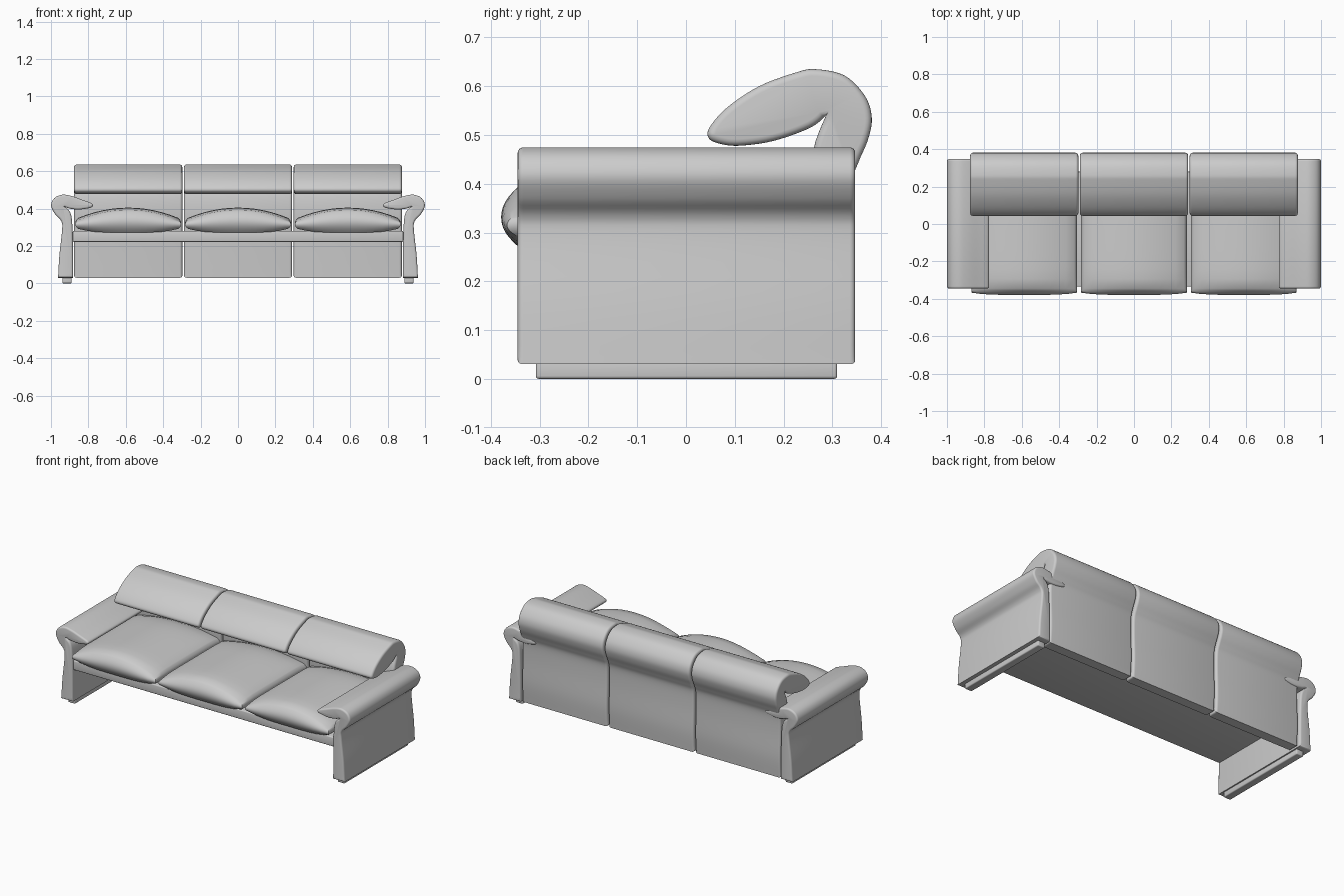
import bpy, bmesh
from math import sin, cos, pi
from mathutils import Vector, Matrix

if "Cube" in bpy.data.objects:
    bpy.data.objects.remove(bpy.data.objects["Cube"], do_unlink=True)

GREY = (0.6, 0.6, 0.6, 1)
mat = bpy.data.materials.new("grey_upholstery")
mat.use_nodes = True
mat.diffuse_color = GREY
mat.node_tree.nodes["Principled BSDF"].inputs["Base Color"].default_value = GREY


def finish(bm, name):
    """Turn the bmesh into a smooth-shaded object."""
    bmesh.ops.recalc_face_normals(bm, faces=bm.faces)
    mesh = bpy.data.meshes.new(name)
    bm.to_mesh(mesh)
    bm.free()
    mesh.materials.append(mat)
    ob = bpy.data.objects.new(name, mesh)
    bpy.context.collection.objects.link(ob)
    bpy.ops.object.select_all(action='DESELECT')
    ob.select_set(True)
    bpy.context.view_layer.objects.active = ob
    bpy.ops.object.shade_smooth_by_angle(angle=0.65)
    return ob


def smooth_stroke(points, steps=5):
    """Catmull-Rom samples through the points, without the last one."""
    p = [Vector(q) for q in points]
    p = [p[0]] + p + [p[-1]]
    out = []
    for a, b, c, d in zip(p, p[1:], p[2:], p[3:]):
        for i in range(steps):
            t = i / steps
            out.append(b + (c - a) * t / 2
                       + (a * 2 - b * 5 + c * 4 - d) * t * t / 2
                       + (b * 3 - a - c * 3 + d) * t ** 3 / 2)
    return out


def inset(loop, dist):
    """Move a counter-clockwise loop inwards."""
    out = []
    for i, p in enumerate(loop):
        e1 = (p - loop[i - 1]).normalized()
        e2 = (loop[(i + 1) % len(loop)] - p).normalized()
        e = (e1 + e2).normalized()
        out.append(p + Vector((-e.y, e.x)) * dist)
    return out


def padded_slab(name, strokes, lo, hi, place, radius):
    """Extrude a profile between lo and hi with rounded end rims."""
    loop = [q for s in strokes for q in smooth_stroke(s)] + [Vector(strokes[-1][-1])]
    area = sum(a.cross(b) for a, b in zip(loop, loop[1:] + loop[:1]))
    if area < 0:
        loop.reverse()
    quarter = [i * pi / 8 for i in range(5)]
    sections = [(lo + radius * (1 - sin(a)), radius * (1 - cos(a))) for a in reversed(quarter)]
    sections += [(hi - radius * (1 - sin(a)), radius * (1 - cos(a))) for a in quarter]
    bm = bmesh.new()
    rings = [[bm.verts.new(place(p.x, p.y, d)) for p in inset(loop, r)]
             for d, r in sections]
    n = len(loop)
    for r1, r2 in zip(rings, rings[1:]):
        for i in range(n):
            j = (i + 1) % n
            bm.faces.new((r1[i], r1[j], r2[j], r2[i]))
    bm.faces.new(rings[0])
    bm.faces.new(rings[-1])
    return finish(bm, name)


def box(name, lo, hi, bevel):
    lo, hi = Vector(lo), Vector(hi)
    bm = bmesh.new()
    bmesh.ops.create_cube(bm, size=1, matrix=Matrix.Translation((lo + hi) / 2)
                          @ Matrix.Diagonal((*(hi - lo), 1)))
    bmesh.ops.bevel(bm, geom=bm.edges[:], offset=bevel, segments=3,
                    profile=0.5, affect='EDGES')
    return finish(bm, name)


# Back panel profile (y, z): outer shell over the folded headrest, then inner face
BACK = [
    [(0.335, 0.03), (0.342, 0.15), (0.338, 0.3), (0.34, 0.4), (0.354, 0.445),
     (0.373, 0.49), (0.381, 0.535), (0.367, 0.58), (0.325, 0.622), (0.265, 0.635),
     (0.225, 0.628), (0.15, 0.6), (0.085, 0.557), (0.048, 0.515), (0.047, 0.493),
     (0.07, 0.482), (0.11, 0.478), (0.18, 0.488), (0.255, 0.515), (0.287, 0.54)],
    [(0.287, 0.54), (0.262, 0.473), (0.255, 0.38), (0.265, 0.25), (0.275, 0.03)],
]

# Arm profile (x, z): outer panel, rolled top and folded pad, then inner face
ARM = [
    [(0.962, 0.03), (0.955, 0.15), (0.94, 0.29), (0.946, 0.335), (0.978, 0.37),
     (0.999, 0.415), (0.983, 0.455), (0.94, 0.474), (0.89, 0.467), (0.83, 0.446),
     (0.785, 0.429), (0.776, 0.416), (0.79, 0.404), (0.85, 0.395), (0.9, 0.4),
     (0.928, 0.41)],
    [(0.928, 0.41), (0.9, 0.385), (0.887, 0.33), (0.883, 0.2), (0.882, 0.03)],
]


def seat_cushion(name, cx):
    """Domed cushion with a bulging front edge."""
    bm = bmesh.new()
    bmesh.ops.create_cube(bm, size=2)
    bmesh.ops.subdivide_edges(bm, edges=bm.edges[:], cuts=11, use_grid_fill=True)
    for v in bm.verts:
        u, d, w = v.co
        top = 0.35 + 0.055 * (1 - u * u) * (1 - 0.5 * max(0, d) ** 4) - 0.012 * d ** 8
        bottom = 0.272 + 0.02 * u ** 4
        belly = 1 - w * w
        x = cx + u * (0.268 + 0.015 * belly)
        y = -0.035 + 0.31 * d
        if d < 0:
            y -= 0.034 * belly * (1 - 0.35 * u ** 4) * d ** 4
        v.co = (x, y, bottom + (top - bottom) * (w + 1) / 2)
    return finish(bm, name)


# Three matching seat bays
for label, x in (("right", -0.587), ("middle", 0), ("left", 0.587)):
    padded_slab(f"{label}_back_panel", BACK, x - 0.289, x + 0.289,
                lambda a, b, d: (d, a, b), 0.014)
    seat_cushion(f"{label}_seat_cushion", x)

# Mirrored arms with foot rails
for label, s in (("right", -1), ("left", 1)):
    padded_slab(f"{label}_arm", ARM, -0.345, 0.347,
                lambda a, b, d: (s * a, d, b), 0.011)
    xs = sorted((s * 0.89, s * 0.938))
    box(f"{label}_foot_rail", (xs[0], -0.308, 0), (xs[1], 0.31, 0.04), 0.006)

# Seat base board
box("seat_base", (-0.884, -0.335, 0.222), (0.884, 0.28, 0.28), 0.006)
